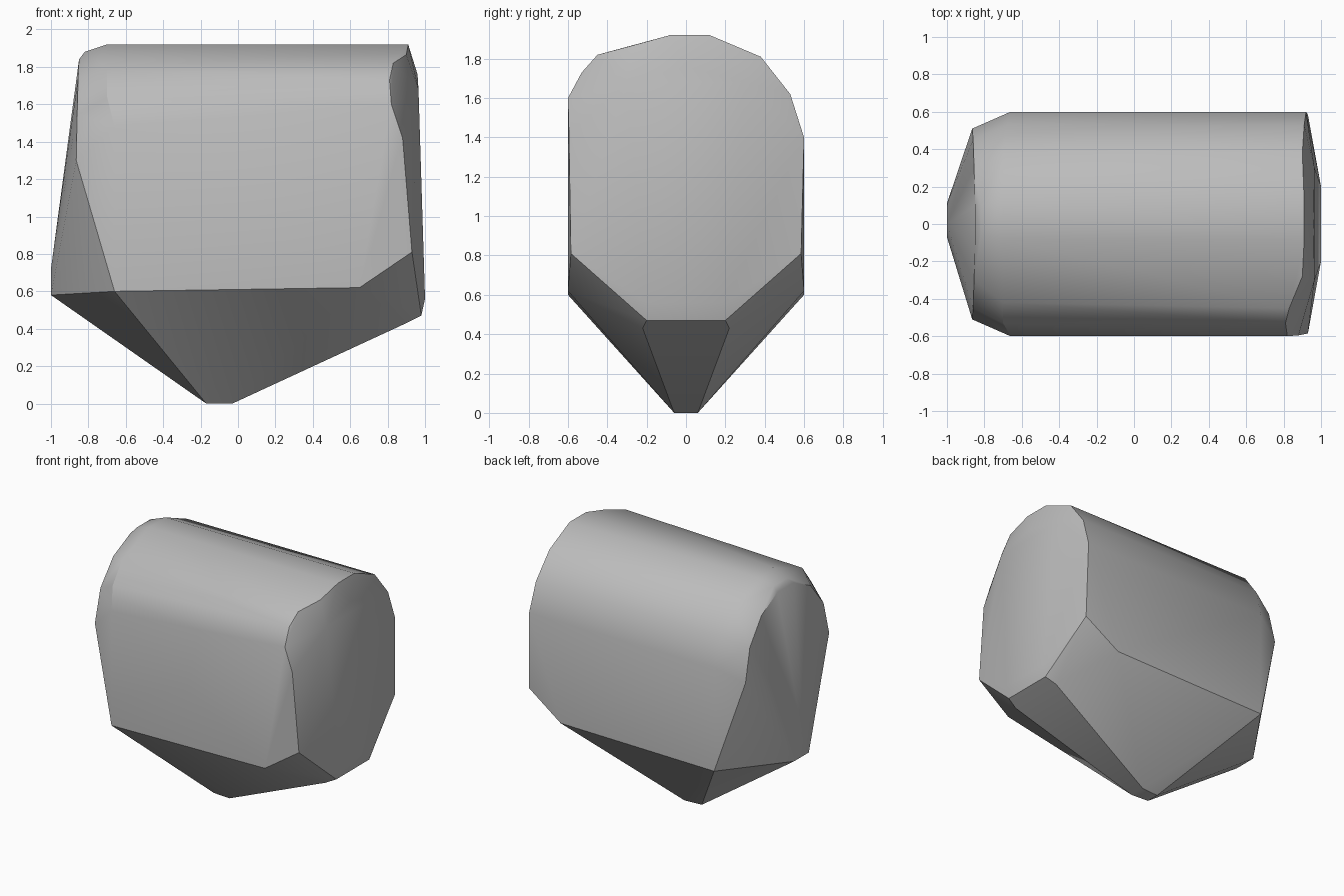
import bpy, bmesh, math

cube = bpy.data.objects.get("Cube")
if cube:
    bpy.data.objects.remove(cube, do_unlink=True)


def make_material(name, colour):
    material = bpy.data.materials.new(name)
    material.use_nodes = True
    material.diffuse_color = colour
    material.node_tree.nodes["Principled BSDF"].inputs["Base Color"].default_value = colour
    return material


def both_sides(points):
    """Repeat each point on the front and the back."""
    return [(x, side * y, z) for x, y, z in points for side in (-1, 1)]


def hull_part(name, points, material):
    """Wrap a faceted convex shell around the corner points."""
    bm = bmesh.new()
    for point in points:
        bm.verts.new(point)
    result = bmesh.ops.convex_hull(bm, input=bm.verts)
    unused = {g for g in result["geom_interior"] + result["geom_unused"]
              if isinstance(g, bmesh.types.BMVert)}
    bmesh.ops.delete(bm, geom=list(unused), context="VERTS")
    bmesh.ops.dissolve_limit(bm, angle_limit=math.radians(1), verts=bm.verts, edges=bm.edges)
    bmesh.ops.recalc_face_normals(bm, faces=bm.faces)
    mesh = bpy.data.meshes.new(name)
    bm.to_mesh(mesh)
    bm.free()
    mesh.materials.append(material)
    part = bpy.data.objects.new(name, mesh)
    bpy.context.collection.objects.link(part)
    return part


# Blunt tip under the body
tip = both_sides([(-0.17, 0.05, 0), (-0.03, 0.06, 0)])

# Lower corners, with the cut corners of the left end
lower = both_sides([(-0.66, 0.6, 0.6), (0.65, 0.6, 0.62), (0.93, 0.585, 0.81),
                    (0.9, 0.22, 0.43), (0.98, 0.2, 0.47), (1, 0.2, 0.56)])

# Pointed right end with its rounded crown
right_end = [(-1, -0.07, 0.58), (-1, 0.11, 0.58), (-1, 0, 0.72)]
right_end += both_sides([(-0.865, 0.51, 1.3), (-0.86, 0.45, 1.55),
                         (-0.855, 0.3, 1.74), (-0.85, 0.1, 1.84)])

# Rounded roof: front shoulder, ridge and back shoulder
roof = [(-0.66, -0.6, 1.48), (-0.7, -0.53, 1.64), (-0.7, -0.42, 1.79),
        (-0.7, -0.08, 1.92), (-0.7, 0.12, 1.92), (-0.7, 0.38, 1.81),
        (-0.68, 0.53, 1.62), (-0.66, 0.6, 1.4),
        (-0.82, -0.06, 1.88), (-0.82, 0.1, 1.88)]

# Flat left end with a chipped front shoulder
left_end = [(0.88, -0.595, 1.42), (0.82, -0.6, 1.6), (0.81, -0.53, 1.73),
            (0.83, -0.45, 1.82), (0.9, -0.28, 1.865),
            (0.91, -0.08, 1.92), (0.91, 0.12, 1.92), (0.9, 0.38, 1.81),
            (0.91, 0.53, 1.62), (0.92, 0.6, 1.4),
            (0.965, -0.3, 1.68), (0.965, 0.3, 1.68), (0.96, 0, 1.76)]

grey = make_material("plain grey", (0.5, 0.5, 0.5, 1))
body = hull_part("body", tip + lower + right_end + roof + left_end, grey)

bpy.ops.object.select_all(action="DESELECT")
body.select_set(True)
bpy.context.view_layer.objects.active = body
bpy.ops.object.shade_smooth_by_angle(angle=math.radians(30))
